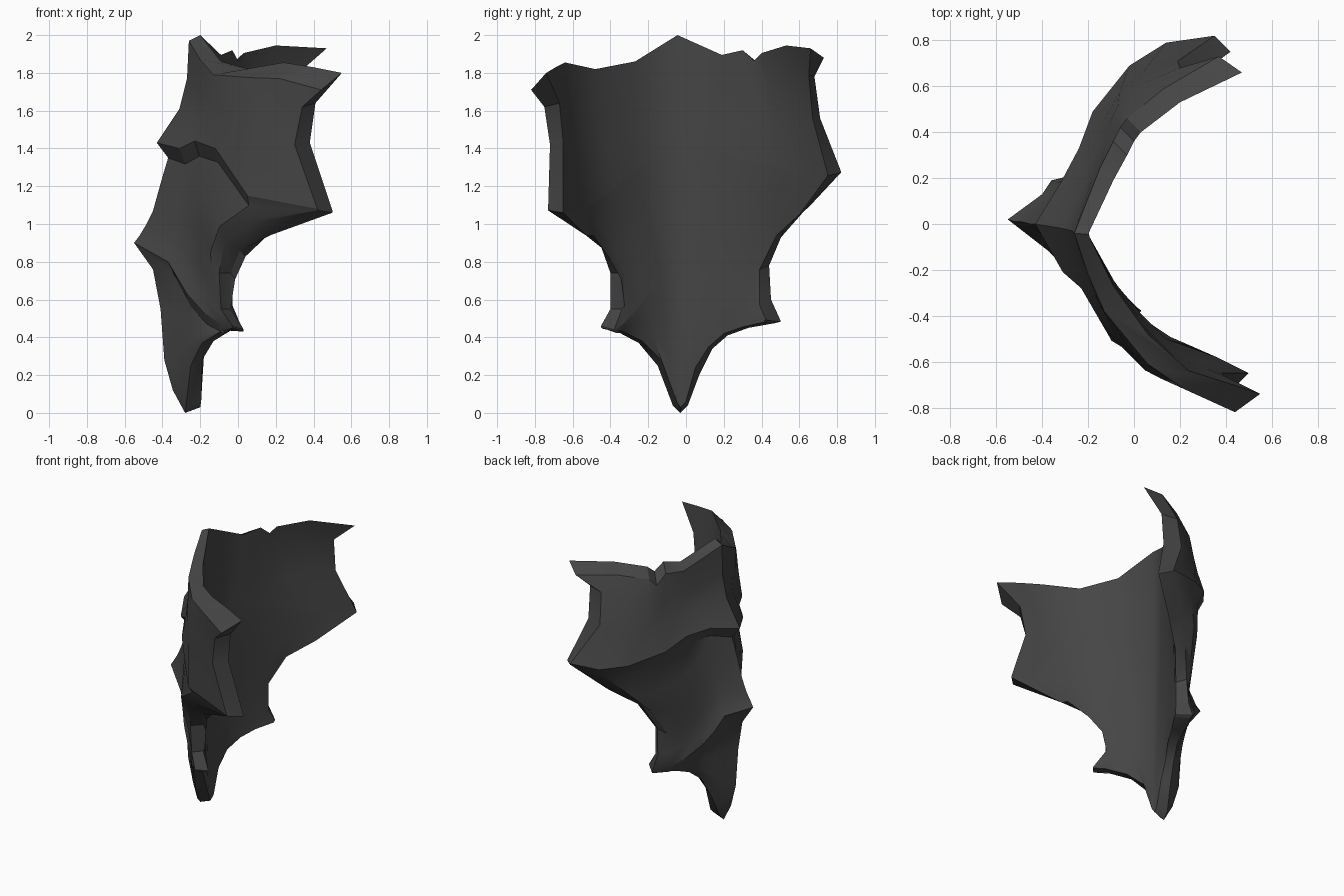
import bpy, bmesh, math
from mathutils import Vector as V

if "Cube" in bpy.data.objects:
    bpy.data.objects.remove(bpy.data.objects["Cube"])


def fit(pts, n):
    """Spread a short polyline over n columns."""
    out = []
    for i in range(n):
        t = i * (len(pts) - 1) / (n - 1)
        k = min(int(t), len(pts) - 2)
        out.append(V(pts[k]).lerp(V(pts[k + 1]), t - k))
    return out


def mid(a, b, t, centre, edge, inset=0.0):
    """Row between two rows, pulled to a given centre and edge point."""
    rows = [p.lerp(q, t) for p, q in zip(a, b)]
    dc, de = V(centre) - rows[0], V(edge) - rows[-1]
    n = len(rows) - 1
    out = []
    for i, p in enumerate(rows):
        u = i / n
        inward = V((0.12, -p.y, 0)).normalized() * inset * 4 * u * (1 - u)
        out.append(p + dc * (1 - u) ** 2 + de * u ** 3 + inward)
    return out


def tuck(row, centre, depth, drop):
    """Underside of a plate lip, stepping in toward the shell."""
    n = len(row) - 1
    out = []
    for i, p in enumerate(row):
        w = 1 - (i / n) ** 4
        inward = V((0.12, -p.y, 0)).normalized() * depth
        out.append(p + inward * w + V((0, 0, -drop * w - 0.008)))
    out[0] = V(centre)
    return out


def half(n, rim_o, lip1, lip2, low_o, rim_i, wing_i, lip2_i, low_i, edges_o, edges_i):
    """Outer and inner row grids for one side of the shell."""
    rim_o, lip1, lip2, low_o = [fit(r, n) for r in (rim_o, lip1, lip2, low_o)]
    rim_i, wing_i, lip2_i, low_i = [fit(r, n) for r in (rim_i, wing_i, lip2_i, low_i)]
    und1 = tuck(lip1, (-0.37, 0, 1.35), 0.065, 0.075)
    und2 = tuck(lip2, (-0.45, 0, 0.76), 0.045, 0.06)
    eo, ei = edges_o, edges_i
    outer = [rim_o,
             mid(rim_o, lip1, 0.35, (-0.27, -0.03, 1.77), eo[0]),
             mid(rim_o, lip1, 0.65, (-0.31, -0.02, 1.61), eo[1], 0.015),
             lip1, und1,
             mid(und1, lip2, 0.25, (-0.40, 0, 1.25), eo[2]),
             mid(und1, lip2, 0.5, (-0.45, 0, 1.07), eo[3], 0.01),
             mid(und1, lip2, 0.72, (-0.49, 0.01, 0.99), eo[4], 0.02),
             mid(und1, lip2, 0.88, (-0.52, 0.01, 0.94), eo[5], 0.015),
             lip2, und2]
    for t, c in ((0.35, (-0.41, -0.01, 0.55)), (0.65, (-0.39, -0.01, 0.28)),
                 (0.85, (-0.345, -0.02, 0.12))):
        outer.append(mid(und2, low_o, t, c, und2[-1].lerp(low_o[-1], t)))
    outer.append(low_o)

    wing_u = [p - V((0, 0, 0.01)) for p in wing_i]
    lip2_u = [p - V((0, 0, 0.008)) for p in lip2_i]
    cx, cy = -0.2, -0.045
    inner = [rim_i,
             mid(rim_i, wing_i, 0.35, (cx, cy, 1.78), ei[0]),
             mid(rim_i, wing_i, 0.65, (cx, cy, 1.6), ei[1]),
             wing_i, wing_u,
             mid(wing_u, lip2_i, 0.25, (cx, cy, 1.25), ei[2]),
             mid(wing_u, lip2_i, 0.5, (cx, cy, 1.1), ei[3]),
             mid(wing_u, lip2_i, 0.72, (cx, cy, 0.97), ei[4]),
             mid(wing_u, lip2_i, 0.88, (cx, cy, 0.87), ei[5]),
             lip2_i, lip2_u]
    for t, z in ((0.35, 0.53), (0.65, 0.3), (0.85, 0.15)):
        inner.append(mid(lip2_u, low_i, t, (cx, cy, z), lip2_u[-1].lerp(low_i[-1], t)))
    inner.append(low_i)
    return outer, inner


def skin(bm, outer, inner):
    """Faces for both surfaces plus the rim, side and bottom thickness."""
    go = [[bm.verts.new(p) for p in r] for r in outer]
    gi = [[bm.verts.new(p) for p in r] for r in inner]

    def strip(a, b):
        for i in range(len(a) - 1):
            bm.faces.new((a[i], a[i + 1], b[i + 1], b[i]))
    for g in (go, gi):
        for a, b in zip(g, g[1:]):
            strip(a, b)
    strip(go[0], gi[0])
    strip(go[-1], gi[-1])
    strip([r[-1] for r in go], [r[-1] for r in gi])


# Front wing
near = half(
    6,
    rim_o=[(-.26, -.04, 1.97), (-.2, -.22, 1.87), (-.13, -.38, 1.79),
           (.06, -.61, 1.775), (.22, -.72, 1.77), (.44, -.82, 1.71)],
    lip1=[(-.43, 0, 1.43), (-.31, -.21, 1.40), (-.23, -.28, 1.44),
          (-.12, -.47, 1.40), (.05, -.64, 1.15), (.42, -.73, 1.08)],
    lip2=[(-.55, .02, .90), (-.37, -.12, .80), (-.27, -.23, .63),
          (-.18, -.31, .53), (-.08, -.39, .465), (-.03, -.45, .46)],
    low_o=[(-.28, -.03, 0), (-.275, -.07, .04), (-.25, -.15, .25),
           (-.19, -.25, .37), (-.08, -.38, .44), (-.03, -.44, .445)],
    rim_i=[(-.2, -.045, 2), (-.09, -.27, 1.86), (.06, -.48, 1.82),
           (.24, -.64, 1.855), (.4, -.69, 1.83), (.55, -.74, 1.80)],
    wing_i=[(-.2, -.045, 1.42), (-.08, -.26, 1.3), (.03, -.39, 1.18),
            (.14, -.5, 1.11), (.36, -.58, 1.08), (.5, -.65, 1.07)],
    lip2_i=[(-.2, -.045, .8), (-.13, -.19, .65), (-.05, -.3, .5), (.03, -.38, .44)],
    low_i=[(-.2, -.03, .03), (-.195, -.05, .06), (-.19, -.13, .28),
           (-.13, -.23, .38), (-.04, -.34, .435), (.03, -.375, .43)],
    edges_o=[(.34, -.75, 1.62), (.30, -.72, 1.42), (.07, -.58, 1.01),
             (-.07, -.46, .91), (-.1, -.40, .74), (-.09, -.40, .55)],
    edges_i=[(.41, -.67, 1.64), (.38, -.65, 1.43), (.17, -.53, .94),
             (.01, -.43, .86), (-.04, -.34, .74), (-.04, -.34, .55)])

# Back wing
far = half(
    7,
    rim_o=[(-.26, -.04, 1.97), (-.15, .24, 1.86), (-.09, .36, 1.87), (-.06, .42, 1.80),
           (-.03, .46, 1.85), (.13, .59, 1.89), (.37, .73, 1.88)],
    lip1=[(-.43, 0, 1.43), (-.32, .18, 1.47), (-.24, .33, 1.45), (-.18, .49, 1.38),
          (-.02, .69, 1.31), (.14, .79, 1.28), (.35, .82, 1.28)],
    lip2=[(-.55, .02, .90), (-.40, .13, .84), (-.36, .19, .74), (-.28, .21, .63),
          (-.21, .31, .55), (-.14, .4, .5), (-.08, .5, .49)],
    low_o=[(-.28, -.03, 0), (-.275, .01, .04), (-.25, .07, .2), (-.22, .14, .34),
           (-.18, .22, .41), (-.13, .33, .45), (-.08, .47, .475)],
    rim_i=[(-.2, -.045, 2), (-.09, .19, 1.895), (-.03, .3, 1.92), (0, .36, 1.865),
           (.03, .4, 1.905), (.2, .53, 1.945), (.47, .66, 1.93)],
    wing_i=[(-.2, -.045, 1.42), (-.1, .2, 1.38), (.03, .42, 1.32), (.2, .61, 1.27),
            (.42, .75, 1.265)],
    lip2_i=[(-.2, -.045, .8), (-.14, .15, .67), (-.07, .3, .54), (0, .42, .5)],
    low_i=[(-.2, -.03, .03), (-.195, 0, .06), (-.19, .05, .24), (-.17, .12, .35),
           (-.12, .2, .42), (-.07, .3, .455), (0, .41, .48)],
    edges_o=[(.20, .68, 1.78), (.19, .71, 1.56), (.13, .66, 1.10),
             (.0, .52, .97), (-.08, .44, .78), (-.09, .45, .60)],
    edges_i=[(.31, .65, 1.79), (.31, .67, 1.56), (.2, .60, 1.05),
             (.05, .48, .94), (-.03, .39, .76), (-.03, .39, .57)])

bm = bmesh.new()
skin(bm, *near)
skin(bm, *far)
bmesh.ops.remove_doubles(bm, verts=bm.verts, dist=0.002)
bmesh.ops.recalc_face_normals(bm, faces=bm.faces)

# Smooth plates with crisp lips; the inner centre line stays soft
for f in bm.faces:
    f.smooth = True
for e in bm.edges:
    soft = all(abs(v.co.x + 0.2) < 0.004 and abs(v.co.y + 0.04) < 0.02 for v in e.verts)
    e.smooth = soft or e.calc_face_angle(0) < math.radians(30)

mesh = bpy.data.meshes.new("armour_shell")
bm.to_mesh(mesh)
bm.free()

# Dark metal
mat = bpy.data.materials.new("dark_grey")
mat.diffuse_color = (0.06, 0.06, 0.06, 1)
mat.use_nodes = True
mat.node_tree.nodes["Principled BSDF"].inputs["Base Color"].default_value = mat.diffuse_color
mesh.materials.append(mat)
shell = bpy.data.objects.new("armour_shell", mesh)
bpy.context.collection.objects.link(shell)
